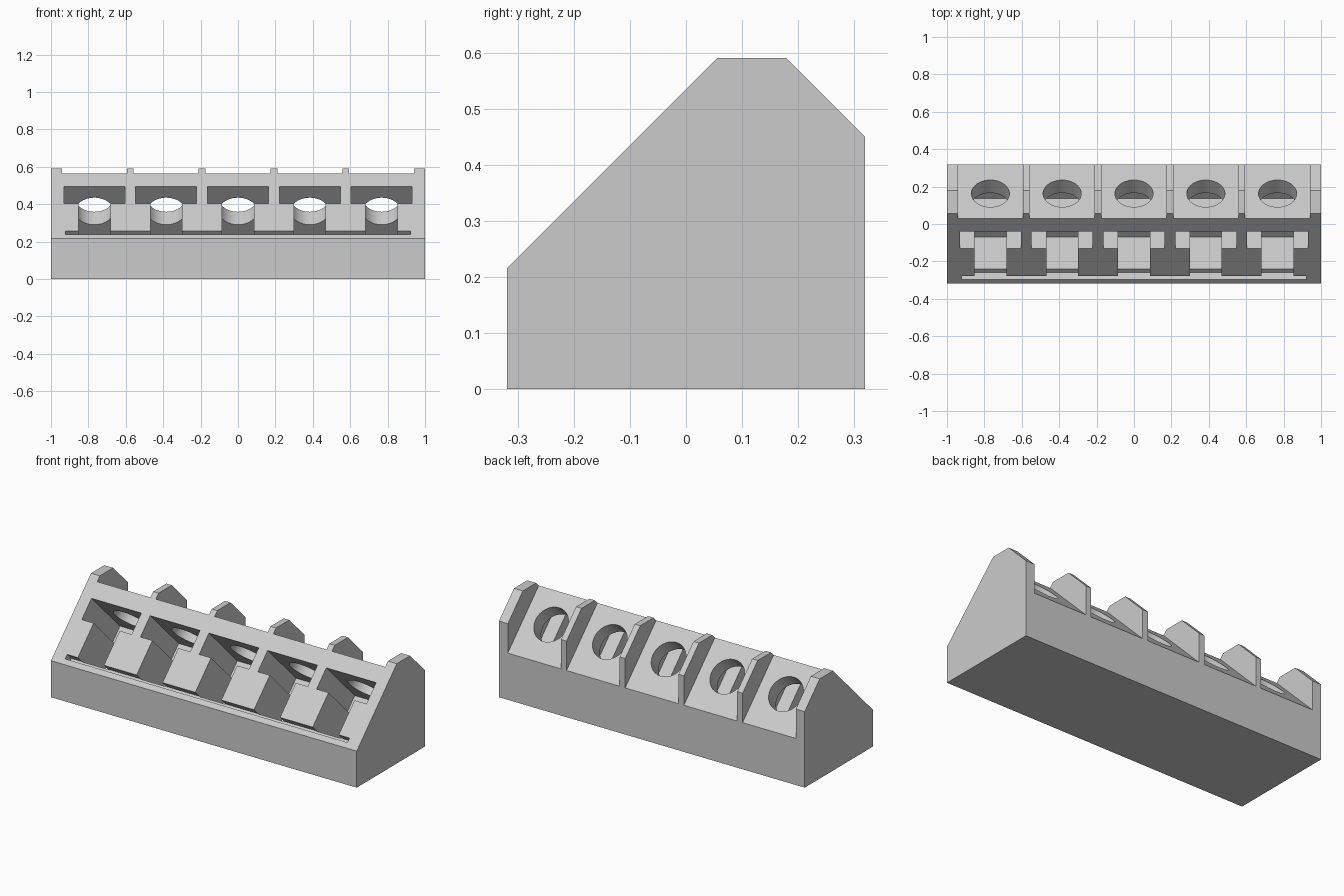
import bpy, bmesh, math
from mathutils import Matrix, Vector

cube = bpy.data.objects.get("Cube")
if cube:
    bpy.data.objects.remove(cube, do_unlink=True)

PITCH = 0.384
bay_centres = [i * PITCH for i in range(-2, 3)]

grey = bpy.data.materials.new("light grey plastic")
grey.use_nodes = True
colour = (0.6, 0.6, 0.6, 1)
grey.diffuse_color = colour
grey.node_tree.nodes["Principled BSDF"].inputs["Base Color"].default_value = colour


def make_object(name, bm):
    bm.normal_update()
    bmesh.ops.recalc_face_normals(bm, faces=bm.faces)
    mesh = bpy.data.meshes.new(name)
    bm.to_mesh(mesh)
    bm.free()
    mesh.materials.append(grey)
    obj = bpy.data.objects.new(name, mesh)
    bpy.context.collection.objects.link(obj)
    return obj


def tilted_point(x, up, deep):
    # 45 degree frame: up = y + z (along the front slope), deep = y - z (into it)
    return Vector((x, (up + deep) / 2, (up - deep) / 2))


def tilted_box(name, x, half_width, up, deep):
    # The depth axis runs against the cube's z, so the faces keep pointing outwards
    bm = bmesh.new()
    for v in bmesh.ops.create_cube(bm, size=2)["verts"]:
        v.co = tilted_point(x + half_width * v.co.x,
                            up[v.co.y > 0], deep[v.co.z < 0])
    return make_object(name, bm)


def tilted_hole(name, x, radius, up, deep):
    start, end = tilted_point(x, up[0], deep), tilted_point(x, up[1], deep)
    place = Matrix.Translation((start + end) / 2) @ Matrix.Rotation(-math.pi / 4, 4, 'X')
    bm = bmesh.new()
    bmesh.ops.create_cone(bm, cap_ends=True, segments=64, radius1=radius,
                          radius2=radius, depth=(end - start).length, matrix=place)
    return make_object(name, bm)


# Body: side profile extruded along x
profile = [(-0.319, 0), (0.319, 0), (0.319, 0.45), (0.179, 0.59), (0.055, 0.59), (-0.319, 0.216)]
bm = bmesh.new()
left, right = ([bm.verts.new((x, y, z)) for y, z in profile] for x in (1, -1))
bm.faces.new(left)
bm.faces.new(reversed(right))
for i in range(len(profile)):
    bm.faces.new((left[i - 1], right[i - 1], right[i], left[i]))
body = make_object("angled_socket_block", bm)

# Cutters: rear bay, socket, lower channel and round hole for each place
cutters = []
for x in bay_centres:
    cutters += [
        tilted_box("rear_bay_cutter", x, 0.174, (0.595, 1.3), (-1, 1)),
        tilted_box("socket_cutter", x, 0.163, (0.275, 0.457), (-0.8, -0.003)),
        tilted_box("channel_cutter", x, 0.085, (-0.022, 0.32), (-0.8, -0.115)),
        tilted_hole("hole_cutter", x, 0.102, (0.4, 0.75), -0.269),
    ]
# Long thin groove along the lower edge of the front slope
cutters.append(tilted_box("groove_cutter", 0, 0.923, (-0.058, -0.02), (-0.8, -0.46)))

bpy.ops.object.select_all(action='DESELECT')
bpy.context.view_layer.objects.active = body
body.select_set(True)
for cutter in cutters:
    cutter.hide_render = True
    mod = body.modifiers.new(cutter.name, 'BOOLEAN')
    mod.operation = 'DIFFERENCE'
    mod.solver = 'EXACT'
    mod.object = cutter
    bpy.ops.object.modifier_apply(modifier=mod.name)
    bpy.data.objects.remove(cutter, do_unlink=True)

bpy.ops.object.shade_smooth_by_angle(angle=math.radians(25))
